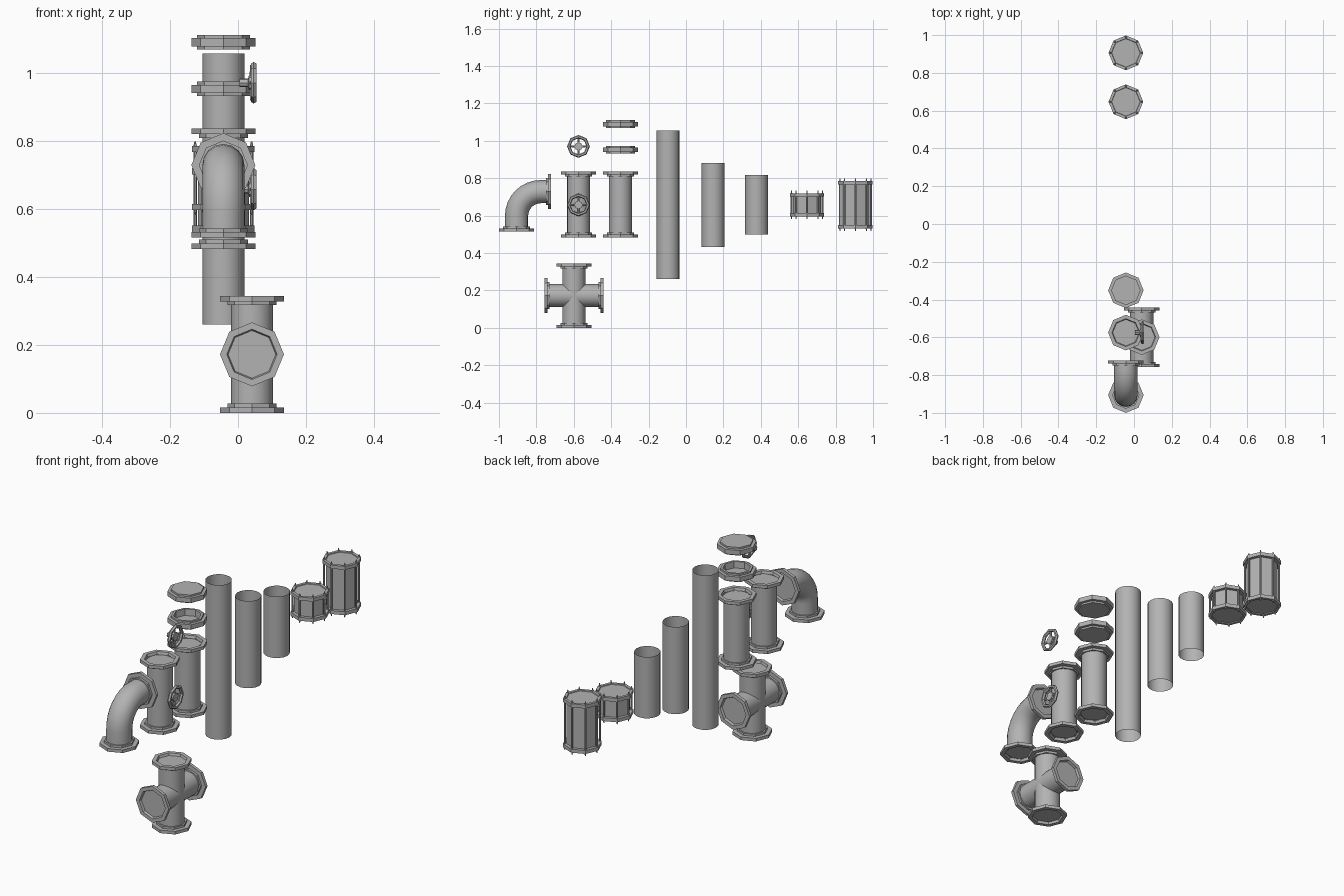
import bpy, bmesh, math
from mathutils import Vector, Matrix

if "Cube" in bpy.data.objects:
    bpy.data.objects.remove(bpy.data.objects["Cube"])

grey = bpy.data.materials.new("pipe_grey")
grey.use_nodes = True
COLOUR = (0.45, 0.45, 0.45, 1)
grey.diffuse_color = COLOUR
grey.node_tree.nodes["Principled BSDF"].inputs["Base Color"].default_value = COLOUR

X = -0.043          # line most pieces stand on
TUBE = 0.062        # pipe radius
FLANGE = 0.094      # flange radius
UP, DOWN = Vector((0, 0, 1)), Vector((0, 0, -1))
FRONT, BACK = Vector((0, -1, 0)), Vector((0, 1, 0))
LEFT = Vector((1, 0, 0))


def finish(name, bm, smooth=False):
    mesh = bpy.data.meshes.new(name)
    bm.to_mesh(mesh)
    bm.free()
    mesh.materials.append(grey)
    ob = bpy.data.objects.new(name, mesh)
    bpy.context.collection.objects.link(ob)
    for p in mesh.polygons:
        p.use_smooth = smooth and len(p.vertices) == 4
    return ob


def lathe(bm, profile, origin, axis=UP, sides=8, caps=True):
    """Sweep (radius, height) points around an axis; optionally close both ends."""
    turn = Matrix.Translation(origin) @ UP.rotation_difference(axis).to_matrix().to_4x4()
    rings = []
    for r, h in profile:
        angles = [math.tau * i / sides for i in range(sides)]
        rings.append([bm.verts.new(turn @ Vector((r * math.cos(a), r * math.sin(a), h)))
                      for a in angles])
    bridge(bm, rings)
    if caps:
        bm.faces.new(rings[0][::-1])
        bm.faces.new(rings[-1])


def bridge(bm, rings):
    for a, b in zip(rings, rings[1:]):
        for i in range(len(a)):
            j = (i + 1) % len(a)
            bm.faces.new((a[i], a[j], b[j], b[i]))


def tube(name, start, axis, length):
    bm = bmesh.new()
    lathe(bm, [(TUBE, 0), (TUBE, length)], start, axis, 16, caps=False)
    return finish(name, bm, True)


def flange(name, end, axis):
    """Stepped octagonal flange whose outer face, with a shallow recess, lies at end."""
    bm = bmesh.new()
    lathe(bm, [(0.072, -0.027), (0.072, -0.016), (FLANGE, -0.016), (FLANGE, 0),
               (0.074, 0), (0.070, -0.012)], end, axis)
    return finish(name, bm)


def flanged_pipe(name, y, low, high):
    tube(name, Vector((X, y, low + 0.01)), UP, high - low - 0.02)
    flange(name + "_top_flange", Vector((X, y, high)), UP)
    flange(name + "_bottom_flange", Vector((X, y, low)), DOWN)


def hand_wheel(name, z, y=-0.575):
    """Octagonal rim on four spokes with a stem, facing the model's left."""
    bm = bmesh.new()
    centre = Vector((0.046, y, z))
    ring = [(0.052 + 0.009 * math.cos(a), 0.009 * math.sin(a))
            for a in [math.tau * k / 6 for k in range(7)]]
    lathe(bm, ring, centre, LEFT, caps=False)
    lathe(bm, [(0.013, -0.041), (0.013, -0.016), (0.022, -0.014), (0.022, 0.002)],
          centre, LEFT)
    for d in (UP, DOWN, FRONT, BACK):
        lathe(bm, [(0.006, 0.012), (0.005, 0.052)], centre - LEFT * 0.006, d, 6)
    bmesh.ops.remove_doubles(bm, verts=bm.verts, dist=0.0001)
    return finish(name, bm)


def lantern(name, y, low, high):
    """Octagonal caged drum: body, two end plates and eight pointed rods."""
    bm = bmesh.new()
    lathe(bm, [(0.075, low + 0.004), (0.075, high - 0.004)], Vector((X, y, 0)))
    finish(name + "_body", bm)
    for part, z, axis in (("_top_plate", high, UP), ("_bottom_plate", low, DOWN)):
        bm = bmesh.new()
        lathe(bm, [(0.075, -0.018), (FLANGE - 0.002, -0.018), (FLANGE - 0.002, 0),
                   (0.077, 0), (0.075, -0.005)], Vector((X, y, z)), axis)
        finish(name + part, bm)
    bm = bmesh.new()
    for i in range(8):
        a = math.tau * i / 8
        base = Vector((X + 0.083 * math.cos(a), y + 0.083 * math.sin(a), 0))
        lathe(bm, [(0.002, low - 0.014), (0.005, low), (0.005, high), (0.002, high + 0.014)],
              base, UP, 6)
    finish(name + "_rods", bm)


# Four-way cross
centre = Vector((0.041, -0.599, 0.172))
for label, axis, reach in (("top", UP, 0.172), ("bottom", DOWN, 0.172),
                           ("front", FRONT, 0.158), ("back", BACK, 0.158)):
    flange("cross_" + label + "_flange", centre + axis * reach, axis)
tube("cross_upright", centre + DOWN * 0.16, UP, 0.32)
tube("cross_arm", centre + FRONT * 0.146, BACK, 0.292)

# Elbow: tube swept through a quarter turn
bm = bmesh.new()
ey, ez, bend = -0.906, 0.728, 0.13
path = [(ey, 0.525, 0)]
for k in range(9):
    t = math.pi / 2 * k / 8
    path.append((ey + bend * (1 - math.cos(t)), ez - bend + bend * math.sin(t), t))
path.append((-0.735, ez, math.pi / 2))
rings = []
for y, z, t in path:
    rings.append([bm.verts.new((X + TUBE * math.cos(a),
                                y + TUBE * math.sin(a) * math.cos(t),
                                z - TUBE * math.sin(a) * math.sin(t)))
                  for a in [math.tau * i / 16 for i in range(16)]])
bridge(bm, rings)
finish("elbow_tube", bm, True)
flange("elbow_bottom_flange", Vector((X, ey, 0.515)), DOWN)
flange("elbow_back_flange", Vector((X, -0.722, ez)), BACK)

# Flanged pipes and hand wheels
flanged_pipe("valve_pipe", -0.575, 0.482, 0.835)
flanged_pipe("straight_pipe", -0.351, 0.482, 0.835)
hand_wheel("valve_wheel", 0.657)
hand_wheel("spare_wheel", 0.97)

# Cap and coupling ring
STEP = [(0.078, -0.021), (0.078, -0.012), (FLANGE, -0.012), (FLANGE, 0.012),
        (0.078, 0.012), (0.078, 0.021)]
bm = bmesh.new()
lathe(bm, STEP, Vector((X, -0.351, 1.089)))
finish("end_cap", bm)
bm = bmesh.new()
lathe(bm, STEP + [(0.066, 0.021), (0.064, -0.012)], Vector((X, -0.351, 0.952)))
finish("coupling_ring", bm)

# Open tubes
for name, y, low, high in (("long_tube", -0.096, 0.26, 1.056),
                           ("medium_tube", 0.145, 0.433, 0.882),
                           ("short_tube", 0.377, 0.5, 0.816)):
    tube(name, Vector((X, y, low)), UP, high - low)

# Caged drums
lantern("small_lantern", 0.647, 0.596, 0.719)
lantern("large_lantern", 0.906, 0.532, 0.784)
